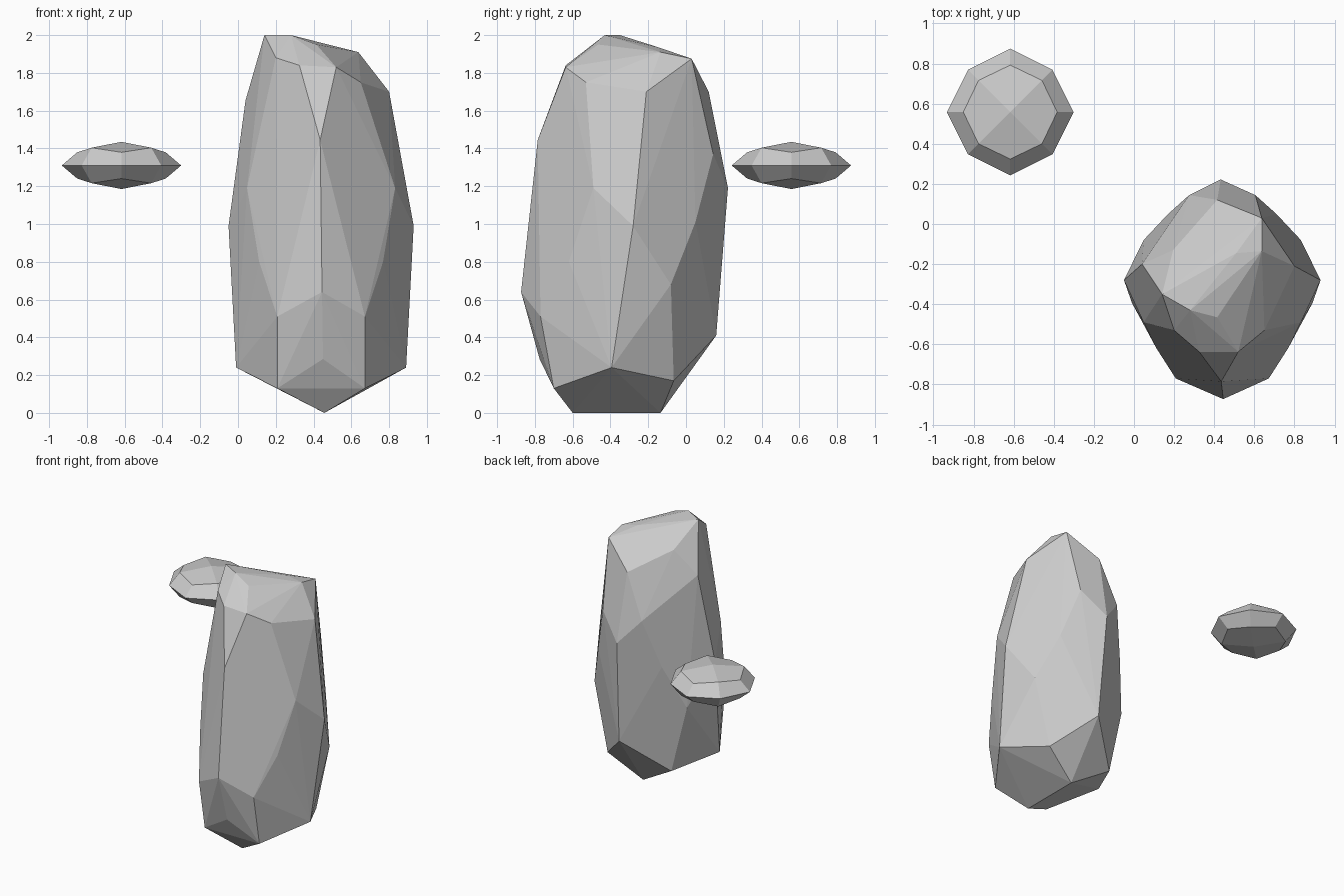
import bpy, bmesh, math

# ---- small floating stone: once-subdivided cube, flattened, turned 45 degrees
bpy.ops.mesh.primitive_cube_add(size=2, location=(-0.617, 0.558, 1.31),
                                rotation=(0, 0, math.radians(45)))
stone = bpy.context.object
stone.name = "small_stone"
stone.scale = (0.298, 0.298, 0.125)
sub = stone.modifiers.new("facets", 'SUBSURF')
sub.levels = sub.render_levels = 1
sub.use_limit_surface = False

# ---- tall boulder: faceted shell around a few ridge points
CX = 0.44
# points mirrored left and right of the boulder's middle: (offset, y, z)
side_points = [
    (0.232, -0.70, 0.13), (0.232, -0.77, 0.51), (0.328, -0.62, 0.80),
    (0.392, -0.49, 1.19), (0.450, -0.394, 0.24), (0.490, -0.28, 0.99),
    (0.270, -0.065, 0.17), (0.392, -0.08, 0.68), (0.270, 0.05, 1.01),
    (0.165, 0.144, 1.37),
]
# front ridge, base and back ridge
middle_points = [
    (0.457, -0.60, 0), (0.457, -0.135, 0), (0.45, -0.775, 0.285),
    (0.445, -0.873, 0.64), (0.435, -0.785, 1.445),
    (0.456, 0.16, 0.41), (0.432, 0.222, 1.19), (0.415, 0.12, 1.70),
]
# chipped, lopsided crown
crown_points = [
    (0.04, -0.20, 1.655), (0.80, -0.21, 1.70), (0.20, -0.53, 1.88),
    (0.325, -0.637, 1.84), (0.52, -0.637, 1.83), (0.65, -0.53, 1.75),
    (0.69, -0.34, 1.725), (0.14, -0.35, 2.0), (0.28, -0.43, 2.0),
    (0.415, -0.465, 1.95), (0.415, -0.235, 1.955), (0.51, -0.145, 1.935),
    (0.637, -0.135, 1.91), (0.637, 0.03, 1.875), (0.195, -0.13, 1.835),
    (0.195, 0.03, 1.37),
]
points = middle_points + crown_points
for side in (-1, 1):
    points += [(CX + side * d, y, z) for d, y, z in side_points]

bm = bmesh.new()
for p in points:
    bm.verts.new(p)
hull = bmesh.ops.convex_hull(bm, input=bm.verts[:])
inside = {v for v in hull["geom_interior"] + hull["geom_unused"]
          if isinstance(v, bmesh.types.BMVert)}
bmesh.ops.delete(bm, geom=list(inside), context='VERTS')
bmesh.ops.dissolve_limit(bm, angle_limit=math.radians(2),
                         verts=bm.verts[:], edges=bm.edges[:])
bmesh.ops.recalc_face_normals(bm, faces=bm.faces[:])
mesh = bpy.data.meshes.new("tall_boulder")
bm.to_mesh(mesh)
bm.free()
boulder = bpy.data.objects.new("tall_boulder", mesh)
bpy.context.collection.objects.link(boulder)
